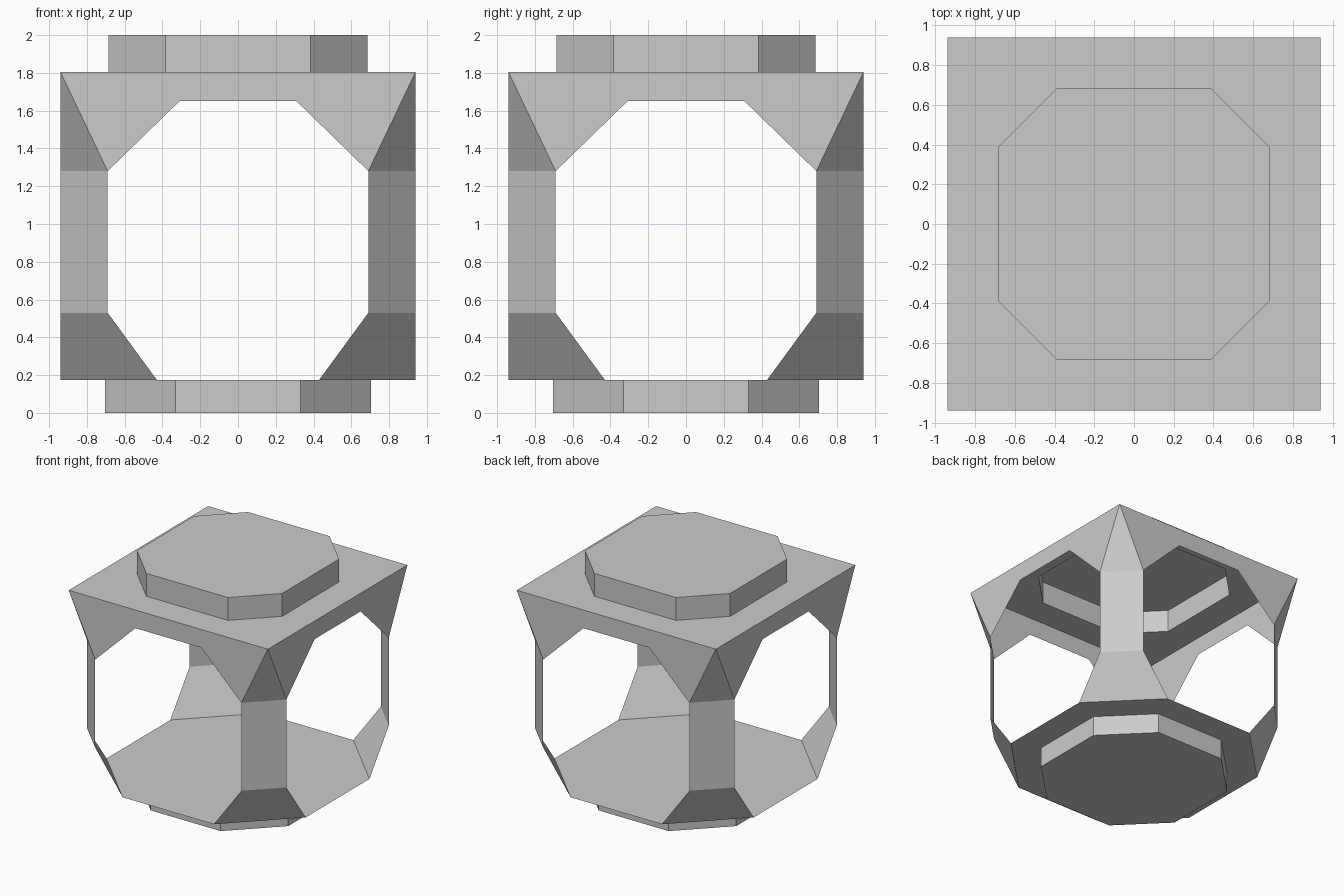
import bpy
from mathutils import Matrix, Vector
from math import pi

if "Cube" in bpy.data.objects:
    bpy.data.objects.remove(bpy.data.objects["Cube"])

H = 0.94                                        # half width of the body
Z_FLOOR, Z_LOW, Z_HIGH, Z_TOP = 0.175, 0.53, 1.28, 1.805
QUARTERS = [Matrix.Rotation(k * pi / 2, 3, 'Z') for k in range(4)]


def add_faces(name, faces):
    """Make an object from faces given as lists of points, welding shared corners."""
    verts, index, polys = [], {}, []
    for face in faces:
        poly = []
        for p in face:
            key = tuple(round(c, 4) + 0.0 for c in p)
            if key not in index:
                index[key] = len(verts)
                verts.append(key)
            poly.append(index[key])
        polys.append(poly)
    mesh = bpy.data.meshes.new(name)
    mesh.from_pydata(verts, [], polys)
    mesh.update()
    ob = bpy.data.objects.new(name, mesh)
    bpy.context.collection.objects.link(ob)
    return ob


def four_ways(faces):
    return [[m @ Vector(p) for p in f] for m in QUARTERS for f in faces]


def octagon(r, c, z):
    """Counter-clockwise octagon: half width r, side half length c."""
    return [m @ Vector(p) for m in QUARTERS for p in ((-c, -r, z), (c, -r, z))]


def walls(lower, upper):
    n = len(lower)
    return [[lower[i], lower[(i + 1) % n], upper[(i + 1) % n], upper[i]] for i in range(n)]


# Side arches under the top plate
arch = [(x, -H, z) for x, z in ((-.69, Z_HIGH), (-.31, 1.65), (.31, 1.65),
                                (.69, Z_HIGH), (H, Z_TOP), (-H, Z_TOP))]
add_faces("side_arches", four_ways([arch]))

# Corner posts: flared foot, straight post, pointed top
rows = [((c, -H, z), (H, -c, z)) for c, z in ((.43, Z_FLOOR), (.69, Z_LOW), (.69, Z_HIGH))]
post = [[a[0], a[1], b[1], b[0]] for a, b in zip(rows, rows[1:])]
post.append([rows[2][0], rows[2][1], (H, -H, Z_TOP)])
add_faces("corner_posts", four_ways(post))

# Top plate: square with an octagonal opening under the cap
r, c = .685, .385
ring = [[(-H, -H, Z_TOP), (H, -H, Z_TOP), (c, -r, Z_TOP), (-c, -r, Z_TOP)],
        [(H, -H, Z_TOP), (r, -c, Z_TOP), (c, -r, Z_TOP)]]
add_faces("top_plate", four_ways(ring))

# Hollow octagonal cap
cap = octagon(r, c, 2.0)
add_faces("top_cap", walls(octagon(r, c, Z_TOP), cap) + [cap])

# Floor plate
add_faces("floor_plate", [octagon(H, .43, Z_FLOOR)[::-1]])

# Octagonal foot
foot = octagon(.705, .33, 0)
add_faces("base_foot", walls(foot, octagon(.705, .33, Z_FLOOR)) + [foot[::-1]])
